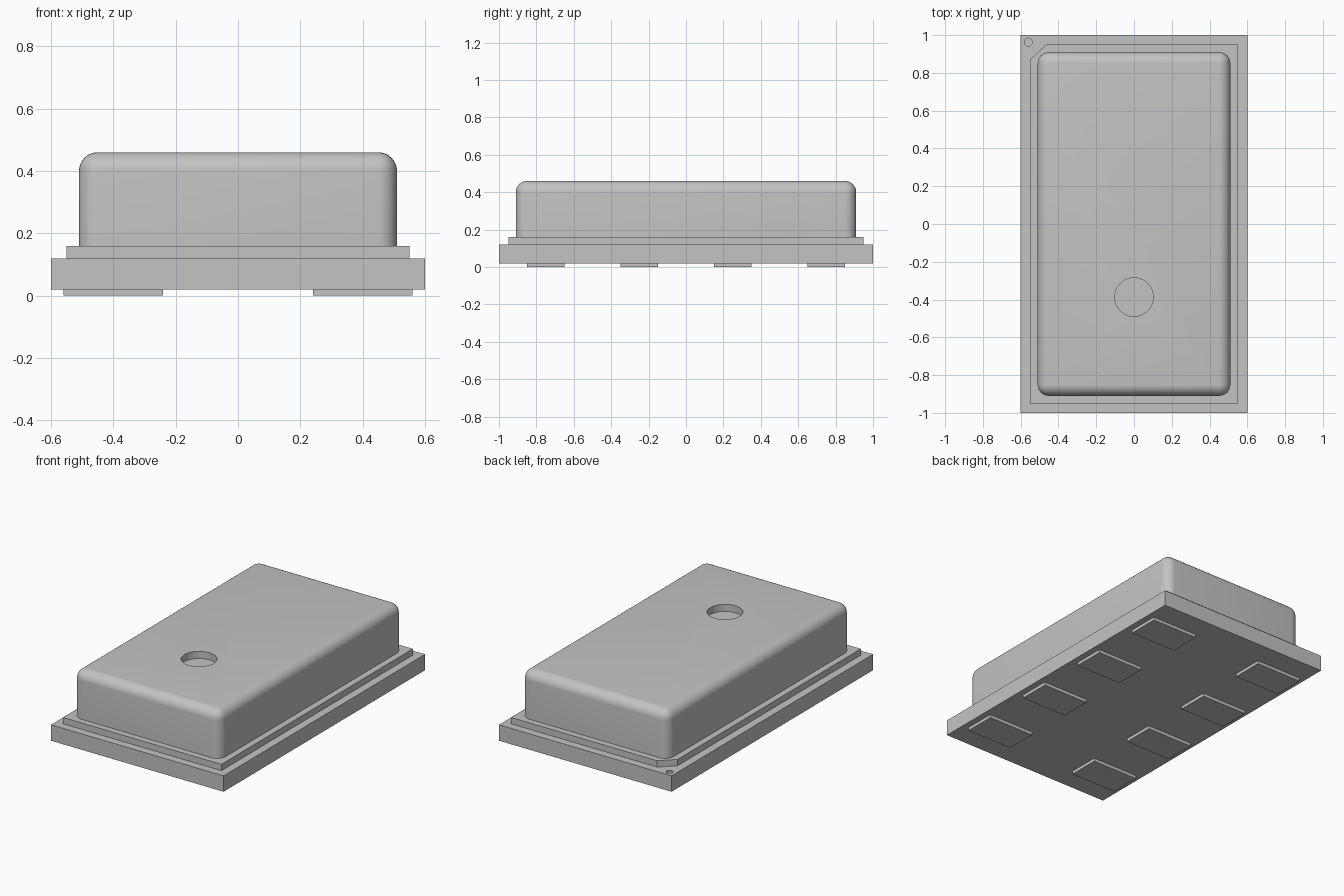
import bpy
import bmesh
import math

cube = bpy.data.objects.get("Cube")
if cube:
    bpy.data.objects.remove(cube, do_unlink=True)

# One neutral colour for every part
GREY = (0.55, 0.55, 0.55, 1)
grey = bpy.data.materials.new("plain grey")
grey.use_nodes = True
grey.diffuse_color = GREY
grey.node_tree.nodes["Principled BSDF"].inputs["Base Color"].default_value = GREY


def prism(name, outline, bottom, top, rounding=0):
    """Extrude an outline upward; optionally round all edges above the base."""
    bm = bmesh.new()
    base = bm.faces.new([bm.verts.new((x, y, bottom)) for x, y in outline])
    moved = bmesh.ops.extrude_face_region(bm, geom=[base], use_keep_orig=True)
    for v in moved["geom"]:
        if isinstance(v, bmesh.types.BMVert):
            v.co.z = top
    bmesh.ops.recalc_face_normals(bm, faces=bm.faces)
    if rounding:
        edges = [e for e in bm.edges if max(v.co.z for v in e.verts) > bottom]
        bmesh.ops.bevel(bm, geom=edges, offset=rounding, segments=8,
                        profile=0.5, affect='EDGES')
    mesh = bpy.data.meshes.new(name)
    bm.to_mesh(mesh)
    bm.free()
    mesh.materials.append(grey)
    obj = bpy.data.objects.new(name, mesh)
    bpy.context.collection.objects.link(obj)
    return obj


def rectangle(x, y, cx=0, cy=0):
    return [(cx - x, cy - y), (cx + x, cy - y), (cx + x, cy + y), (cx - x, cy + y)]


def circle(radius, cx, cy, sides):
    angles = [math.tau * i / sides for i in range(sides)]
    return [(cx + radius * math.cos(a), cy + radius * math.sin(a)) for a in angles]


def cut_hole(target, name, radius, cx, cy, floor, top):
    """Sink a flat-bottomed round hole into the target."""
    cutter = prism(name, circle(radius, cx, cy, 48), floor, top + 0.05)
    cutter.hide_render = True
    mod = target.modifiers.new(name, 'BOOLEAN')
    mod.object = cutter
    mod.operation = 'DIFFERENCE'
    mod.solver = 'EXACT'
    bpy.ops.object.select_all(action='DESELECT')
    bpy.context.view_layer.objects.active = target
    target.select_set(True)
    bpy.ops.object.modifier_apply(modifier=name)
    bpy.data.objects.remove(cutter, do_unlink=True)
    bpy.ops.object.shade_smooth_by_angle(angle=math.radians(30))


# Base board with a small round corner mark
board = prism("base_board", rectangle(0.6, 1.0), 0.02, 0.12)
cut_hole(board, "corner_mark_cutter", 0.021, -0.56, 0.963, 0.11, 0.12)

# Seating plate with one chamfered corner
plate = [(-0.55, -0.95), (0.55, -0.95), (0.55, 0.95), (-0.465, 0.95), (-0.55, 0.87)]
prism("seating_plate", plate, 0.12, 0.16)

# Rounded lid with a shallow round port
lid = prism("lid", rectangle(0.51, 0.91), 0.16, 0.46, rounding=0.06)
cut_hole(lid, "port_cutter", 0.102, 0, -0.387, 0.415, 0.46)

# Two rows of contact pads underneath
for side, x in (("right", -0.4), ("left", 0.4)):
    for row in range(4):
        prism(f"contact_pad_{side}_{row + 1}",
              rectangle(0.16, 0.1, x, -0.75 + 0.5 * row), 0, 0.02)
